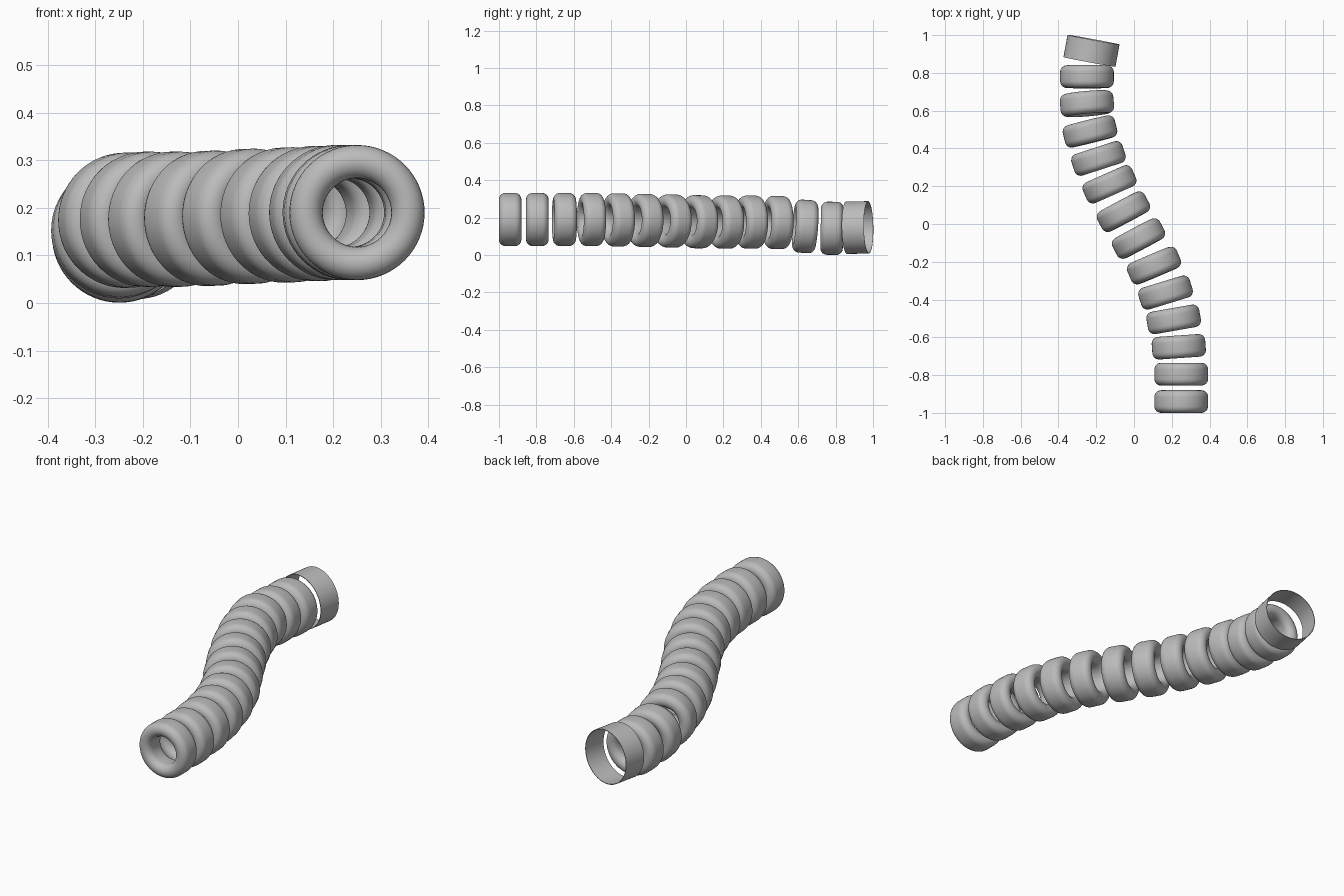
import bpy
import math
from mathutils import Matrix

cube = bpy.data.objects.get("Cube")
if cube:
    bpy.data.objects.remove(cube, do_unlink=True)

grey = bpy.data.materials.new("plain grey")
grey.use_nodes = True
grey.diffuse_color = (0.5, 0.5, 0.5, 1)
grey.node_tree.nodes["Principled BSDF"].inputs["Base Color"].default_value = (0.5, 0.5, 0.5, 1)

SIDES = 64
OUTER = 0.142
HALF = 0.06      # half the length of one ring
TUBE = 0.035     # half the thickness of the ring wall


def lathe(name, profile, closed, place):
    """Spin (radius, along) points around the y axis."""
    n = len(profile)
    verts = []
    for i in range(SIDES):
        a = math.tau * i / SIDES
        verts += [(r * math.cos(a), y, r * math.sin(a)) for r, y in profile]
    faces = []
    for i in range(SIDES):
        j = (i + 1) % SIDES
        for k in range(n if closed else n - 1):
            m = (k + 1) % n
            faces.append((i * n + k, i * n + m, j * n + m, j * n + k))
    mesh = bpy.data.meshes.new(name)
    mesh.from_pydata(verts, [], faces)
    mesh.materials.append(grey)
    obj = bpy.data.objects.new(name, mesh)
    bpy.context.collection.objects.link(obj)
    obj.matrix_world = place
    bpy.ops.object.select_all(action="DESELECT")
    obj.select_set(True)
    bpy.context.view_layer.objects.active = obj
    bpy.ops.object.mode_set(mode="EDIT")
    bpy.ops.mesh.select_all(action="SELECT")
    bpy.ops.mesh.normals_make_consistent(inside=False)
    bpy.ops.object.mode_set(mode="OBJECT")
    bpy.ops.object.shade_smooth_by_angle(angle=math.radians(40))
    return obj


def placement(x, y, z, yaw, pitch):
    return (Matrix.Translation((x, y, z))
            @ Matrix.Rotation(math.radians(yaw), 4, "Z")
            @ Matrix.Rotation(math.radians(pitch), 4, "X"))


# Rounded wall section: two half circles joined by straight sides
section = []
for side in (1, -1):
    for k in range(13):
        a = math.pi * k / 12
        section.append((OUTER - TUBE + side * TUBE * math.cos(a),
                        side * (HALF - TUBE + TUBE * math.sin(a))))

# Ring centres along the bend: x, y, z, yaw, pitch
rings = [
    (0.25, -0.94, 0.19, 0, 0),
    (0.25, -0.795, 0.19, 0, 0),
    (0.237, -0.65, 0.19, 4, 0),
    (0.21, -0.505, 0.19, 10, 0),
    (0.167, -0.363, 0.188, 17, 0),
    (0.106, -0.22, 0.185, 23, -1),
    (0.024, -0.077, 0.182, 28, -1),
    (-0.056, 0.065, 0.178, 28, -1),
    (-0.13, 0.21, 0.176, 24, 0),
    (-0.188, 0.347, 0.176, 18, 0),
    (-0.233, 0.49, 0.174, 14, -1),
    (-0.249, 0.637, 0.153, 5, -4),
    (-0.249, 0.78, 0.143, 0, -1),
]
for i, spot in enumerate(rings):
    lathe(f"ring_{i + 1}", section, True, placement(*spot))

# Thin open sleeve at the back end
sleeve = [(0.137, -HALF), (0.137, HALF), (0.14, HALF), (0.14, -HALF)]
lathe("end_sleeve", sleeve, True, placement(-0.225, 0.917, 0.147, -10.5, 1))
